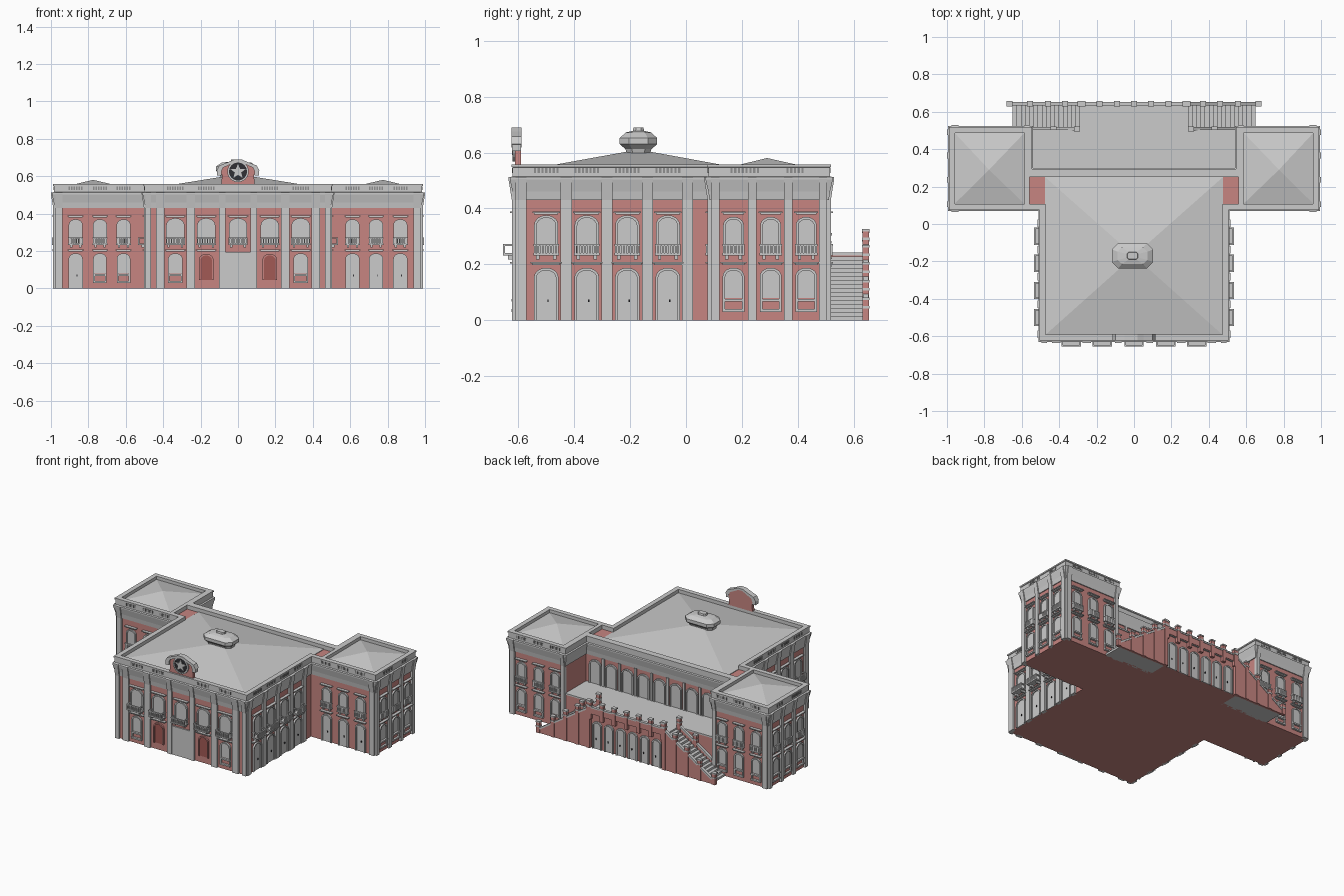
import bpy, bmesh, math
from mathutils import Vector as V

if "Cube" in bpy.data.objects:
    bpy.data.objects.remove(bpy.data.objects["Cube"])

def material(name, c):
    m = bpy.data.materials.new(name)
    m.diffuse_color = (*c, 1)
    m.use_nodes = True
    m.node_tree.nodes["Principled BSDF"].inputs["Base Color"].default_value = m.diffuse_color
    return m

STONE = material("pale stone", (0.60, 0.60, 0.60))
RED = material("rose plaster", (0.57, 0.235, 0.22))
DEEP = material("deep red niche", (0.36, 0.10, 0.09))
DARK = material("dark metal", (0.03, 0.03, 0.035))
SLOT = material("grey opening", (0.28, 0.28, 0.28))
parts = {}

def part(name, mat):
    return parts.setdefault(name, (bmesh.new(), mat))[0]

def loft(name, mat, rings, loop=False):
    """Skin a list of point rings; cap the ends unless it closes on itself."""
    bm = part(name, mat)
    rs = [[bm.verts.new(p) for p in r] for r in rings]
    n = len(rs[0])
    for a, b in zip(rs, rs[1:] + (rs[:1] if loop else [])):
        for i in range(n):
            bm.faces.new((a[i], a[(i + 1) % n], b[(i + 1) % n], b[i]))
    if not loop:
        bm.faces.new(rs[0])
        bm.faces.new(rs[-1])

def box(name, mat, x0, x1, y0, y1, z0, z1):
    loft(name, mat, [[(x0, y0, z), (x1, y0, z), (x1, y1, z), (x0, y1, z)] for z in (z0, z1)])

class Wall:
    """A wall plane: u runs along it, n points out of it."""
    def __init__(s, o, u, n):
        s.o, s.u, s.n = V((*o, 0)), V((*u, 0)), V((*n, 0))

    def prism(s, name, mat, pts, n0, n1):
        loft(name, mat, [[s.o + s.u * u + s.n * d + V((0, 0, z)) for u, z in pts] for d in (n0, n1)])

    def slab(s, name, mat, u0, u1, z0, z1, n0, n1):
        s.prism(name, mat, [(u0, z0), (u1, z0), (u1, z1), (u0, z1)], n0, n1)

    def arch(s, name, u, w, z0, z1, pane0=None, mat=STONE, fill=STONE):
        """Thin arched panel with a raised surround."""
        def outline(h, base, top):
            return [(u + h, base)] + [(u + h * math.cos(math.pi * i / 10),
                    top - h * 0.8 + h * 0.8 * math.sin(math.pi * i / 10)) for i in range(11)] + [(u - h, base)]
        o, q = outline(w / 2, z0, z1), outline(w / 2 - 0.009, z0, z1 - 0.009)
        for i in range(len(o) - 1):
            s.prism(name + "_surround", mat, [o[i], o[i + 1], q[i + 1], q[i]], -0.002, 0.011)
        s.prism(name + "_panel", fill, outline(w / 2 - 0.008, z0 if pane0 is None else pane0, z1 - 0.008), -0.002, 0.004)

    def door(s, u, w=0.082, top=0.188):
        s.arch("door", u, w, 0, top)
        s.slab("door_knob", DARK, u + 0.004, u + 0.009, 0.065, 0.075, 0, 0.01)

    def low_window(s, u, w=0.078):
        s.arch("lower_window", u, w, 0.035, 0.188, 0.08)
        for z in (0.035, 0.072):
            s.slab("lower_window_sill", STONE, u - w / 2, u + w / 2, z - 0.005, z + 0.005, 0, 0.014)

    def hood(s, u, w, z):
        s.slab("window_hood", STONE, u - w / 2, u + w / 2, z, z + 0.006, 0, 0.013)
        s.slab("window_hood", STONE, u - w / 2 - 0.006, u + w / 2 + 0.006, z + 0.006, z + 0.012, 0, 0.02)

    def balcony(s, u, w, d, z=0.232):
        h = w / 2
        s.slab("balcony_floor", STONE, u - h, u + h, z, z + 0.008, 0, d)
        s.slab("balcony_rail", STONE, u - h, u + h, z + 0.034, z + 0.041, d - 0.009, d)
        for k in (-1, 1):
            e = u + k * (h - 0.004)
            s.slab("balcony_rail", STONE, e - 0.004, e + 0.004, z + 0.034, z + 0.041, 0, d - 0.009)
            s.slab("balcony_bracket", STONE, e - k * 0.012 - 0.006, e - k * 0.012 + 0.006, z - 0.014, z, 0, d * 0.6)
        for i in range(8):
            b = u - h + 0.005 + i * (w - 0.01) / 7
            s.slab("balcony_baluster", STONE, b - 0.0035, b + 0.0035, z + 0.008, z + 0.034, d - 0.008, d - 0.001)

    def up_window(s, u, w, top, d):
        s.arch("upper_window", u, w, 0.236, top)
        s.hood(u, w, 0.378)
        s.balcony(u, w + 0.006, d)

    def pilaster(s, u, w):
        prof = [(-0.01, 0), (0.013, 0), (0.013, 0.43), (0.025, 0.505), (0.025, 0.512), (-0.01, 0.512)]
        loft("pilaster", STONE, [[s.o + s.u * (u + k * w / 2) + s.n * d + V((0, 0, z)) for d, z in prof] for k in (-1, 1)])

    def slots(s, u, count=7):
        for i in range(count):
            c = u + (i - (count - 1) / 2) * 0.0135
            s.slab("parapet_opening", SLOT, c - 0.004, c + 0.004, 0.527, 0.545, 0.005, 0.0125)

# Main walls: T-shaped footprint extruded
half = [(0.49, -0.61), (0.49, 0.09), (0.975, 0.09), (0.975, 0.505), (0.56, 0.505), (0.56, 0.28)]
plan = half + [(-x, y) for x, y in reversed(half)]
loft("building_walls", RED, [[(x, y, z) for x, y in plan] for z in (0, 0.53)])

# Entablature, flared cornice and parapet swept round the footprint
profile = [(-0.005, 0.43), (0.006, 0.43), (0.01, 0.46), (0.02, 0.503), (0.02, 0.512),
           (0.01, 0.515), (0.01, 0.547), (0.014, 0.549), (0.014, 0.558), (-0.018, 0.558), (-0.018, 0.515)]
rings = []
for i, p in enumerate(plan):
    e0 = (V(p) - V(plan[i - 1])).normalized()
    e1 = (V(plan[(i + 1) % len(plan)]) - V(p)).normalized()
    m = V((e0.y + e1.y, -e0.x - e1.x))
    rings.append([(p[0] + m.x * d, p[1] + m.y * d, z) for d, z in profile])
loft("cornice_and_parapet", STONE, rings, True)

# Hipped roofs
def hip(name, x0, x1, y0, y1, z0, apex):
    r = [(x0, y0), (x1, y0), (x1, y1), (x0, y1)]
    loft(name, STONE, [[(x, y, 0.52) for x, y in r], [(x, y, z0) for x, y in r],
         [(apex[0] + (x - apex[0]) * .01, apex[1] + (y - apex[1]) * .01, apex[2]) for x, y in r]])
hip("main_roof", -0.475, 0.475, -0.594, 0.25, 0.534, (0, -0.17, 0.61))
for k in (-1, 1):
    hip("wing_roof", *sorted((k * 0.585, k * 0.96)), 0.107, 0.488, 0.536, (k * 0.775, 0.29, 0.58))
    box("wing_inner_parapet", STONE, *sorted((k * 0.56, k * 0.586)), 0.1, 0.49, 0.52, 0.558)
box("rear_parapet", STONE, -0.57, 0.57, 0.25, 0.275, 0.52, 0.558)

# Roof lantern
def octo(hx, hy, z):
    c = hy * 0.5
    q = [(hx, hy - c), (hx - c, hy)]
    q = q + [(-x, y) for x, y in reversed(q)]
    q = q + [(-x, -y) for x, y in q]
    return [(x - 0.008, y - 0.17, z) for x, y in q]
loft("roof_lantern", STONE, [octo(*r) for r in [(.085, .042, .595), (.09, .046, .612), (.11, .067, .63),
     (.11, .067, .652), (.08, .045, .672), (.03, .02, .678), (.028, .018, .69)]])

# Front crest with star medallion
front = Wall((0, -0.61), (1, 0), (0, -1))
crest = [(-.09, .555), (.09, .555), (.085, .605), (.1, .63), (.085, .655), (.045, .675), (0, .684)]
crest += [(-x, z) for x, z in reversed(crest[2:-1])]
front.prism("crest_panel", RED, crest, -0.02, 0.002)
cz = 0.625
ring = lambda r, n, a0=0: [(r * math.cos(a0 + math.tau * i / n), cz + r * math.sin(a0 + math.tau * i / n)) for i in range(n)]
front.prism("crest_disc", DARK, ring(0.05, 24), 0, 0.007)
a, b = ring(0.057, 24), ring(0.048, 24)
for i in range(24):
    j = (i + 1) % 24
    front.prism("crest_ring", STONE, [a[i], a[j], b[j], b[i]], -0.002, 0.011)
long, short = ring(0.042, 5, math.pi / 2), ring(0.018, 5, math.pi * 0.7)
front.prism("crest_star", STONE, [p for pair in zip(long, short) for p in pair], 0, 0.012)
arc = [(-.115, .63), (-.1, .657), (-.05, .676), (-.02, .69), (.02, .69), (.05, .676), (.1, .657), (.115, .63)]
for p, q in zip(arc, arc[1:]):
    front.prism("crest_moulding", STONE, [p, q, (q[0] * .8, q[1] - .012), (p[0] * .8, p[1] - .012)], -0.022, 0.014)
for k in (-1, 1):
    front.slab("crest_scroll", STONE, k * 0.1 - 0.012, k * 0.1 + 0.012, 0.605, 0.635, -0.02, 0.012)

# Main front
for u in (-0.335, -0.17, 0, 0.17, 0.335):
    front.up_window(u, 0.098, 0.376, 0.045)
    if u:
        front.slots(u)
        front.hood(u, 0.1, 0.197)
for k in (-1, 1):
    front.low_window(k * 0.335)
    front.arch("niche", k * 0.17, 0.078, 0.045, 0.185, mat=RED, fill=DEEP)
    for u, w in ((0.085, 0.034), (0.253, 0.045), (0.415, 0.045), (0.48, 0.03)):
        front.pilaster(k * u, w)
front.slab("entrance_panel", STONE, -0.07, 0.07, 0, 0.195, 0, 0.009)

for k in (-1, 1):
    # Main side walls
    side = Wall((k * 0.49, 0), (0, 1), (k, 0))
    for u in (-0.5, -0.355, -0.21, -0.065):
        side.door(u, 0.088)
        side.hood(u, 0.1, 0.197)
        side.up_window(u, 0.086, 0.376, 0.045)
        side.slots(u)
    for u, w in ((-0.59, 0.04), (-0.428, 0.04), (-0.283, 0.04), (-0.138, 0.04), (0.005, 0.04)):
        side.pilaster(u, w)
    # Wing outer sides
    outer = Wall((k * 0.975, 0), (0, 1), (k, 0))
    for u in (0.17, 0.303, 0.43):
        outer.low_window(u)
        outer.hood(u, 0.08, 0.197)
        outer.up_window(u, 0.074, 0.37, 0.02)
    for u in (0.105, 0.237, 0.366, 0.49):
        outer.pilaster(u, 0.03)
    outer.slots(0.21, 8)
    outer.slots(0.39, 5)
    # Wing fronts and backs
    for wall, back in ((Wall((0, 0.09), (1, 0), (0, -1)), 0), (Wall((0, 0.505), (1, 0), (0, 1)), 1)):
        for i, u in enumerate((0.868, 0.738, 0.612)):
            u += 0.02 * back
            if not back and (k > 0 or i == 0):
                wall.door(k * u, 0.076)
            else:
                wall.low_window(k * u, 0.072)
            wall.hood(k * u, 0.075, 0.197)
            wall.up_window(k * u, 0.074, 0.37, 0.02)
            wall.slots(k * u, 6)
        wall.pilaster(k * 0.957, 0.036)
        if back:
            wall.pilaster(k * 0.573, 0.026)

# Rear terrace with lower arcade, upper arcade behind it
box("terrace_base", RED, -0.56, 0.56, 0.28, 0.5, 0, 0.232)
box("terrace_base", RED, -0.29, 0.29, 0.5, 0.635, 0, 0.232)
box("terrace_floor", STONE, -0.56, 0.56, 0.28, 0.505, 0.232, 0.242)
box("terrace_floor", STONE, -0.295, 0.295, 0.505, 0.645, 0.232, 0.242)
rear = Wall((0, 0.28), (1, 0), (0, 1))
for i in range(9):
    rear.arch("terrace_door", (i - 4) * 0.122, 0.09, 0.242, 0.405)
for i in range(8):
    rear.slab("terrace_pier", STONE, (i - 3.5) * 0.122 - .008, (i - 3.5) * 0.122 + .008, 0.242, 0.43, 0, 0.01)
arcade = Wall((0, 0.635), (1, 0), (0, 1))
for i in range(6):
    arcade.door((i - 2.5) * 0.09, 0.07)

# Posts, rails and twin stairs
def post(x, y, z0, z1):
    box("balustrade_post", RED, x - .013, x + .013, y - .011, y + .011, z0, z1)
    for za, g in ((z1 - 0.03, 0.002), (z1, 0.003)):
        box("post_cap", STONE, x - .013 - g, x + .013 + g, y - .011 - g, y + .011 + g, za, za + 0.009)

for i in range(7):
    post((i - 3) * 0.092, 0.643, 0.2, 0.312)
arcade.slab("terrace_balustrade", RED, -0.28, 0.28, 0.235, 0.275, 0.001, 0.014)
arcade.slab("terrace_handrail", STONE, -0.28, 0.28, 0.275, 0.285, -0.002, 0.018)
steps = 16
for k in (-1, 1):
    for i in range(steps):
        x0 = 0.29 + i * 0.0225
        box("stair_steps", STONE, *sorted((k * x0, k * (x0 + 0.0225))), 0.5, 0.635, 0, 0.242 * (1 - (i + 1) / (steps + 1)))
    slope = lambda x: max(0.0, 0.242 * (0.65 - x) / 0.36)
    for y, xs, end in ((0.643, (0.285, 0.37, 0.46, 0.555, 0.665), 0.66), (0.508, (0.305, 0.43), 0.555)):
        w = Wall((0, y), (k, 0), (0, 1))
        low = slope(end)
        w.prism("stair_side_wall", RED, [(0.29, 0), (end, 0), (end, low + .02), (0.29, 0.262)], -0.008, 0.006)
        w.prism("stair_handrail", STONE, [(0.29, .262), (end, low + .02), (end, low + .034), (0.29, .276)], -0.01, 0.01)
        for x in xs:
            post(k * x, y, 0, slope(x) + 0.072)

# Turn every part into an object
for name, (bm, mat) in parts.items():
    bmesh.ops.recalc_face_normals(bm, faces=bm.faces[:])
    me = bpy.data.meshes.new(name)
    bm.to_mesh(me)
    bm.free()
    me.materials.append(mat)
    bpy.context.scene.collection.objects.link(bpy.data.objects.new(name, me))
